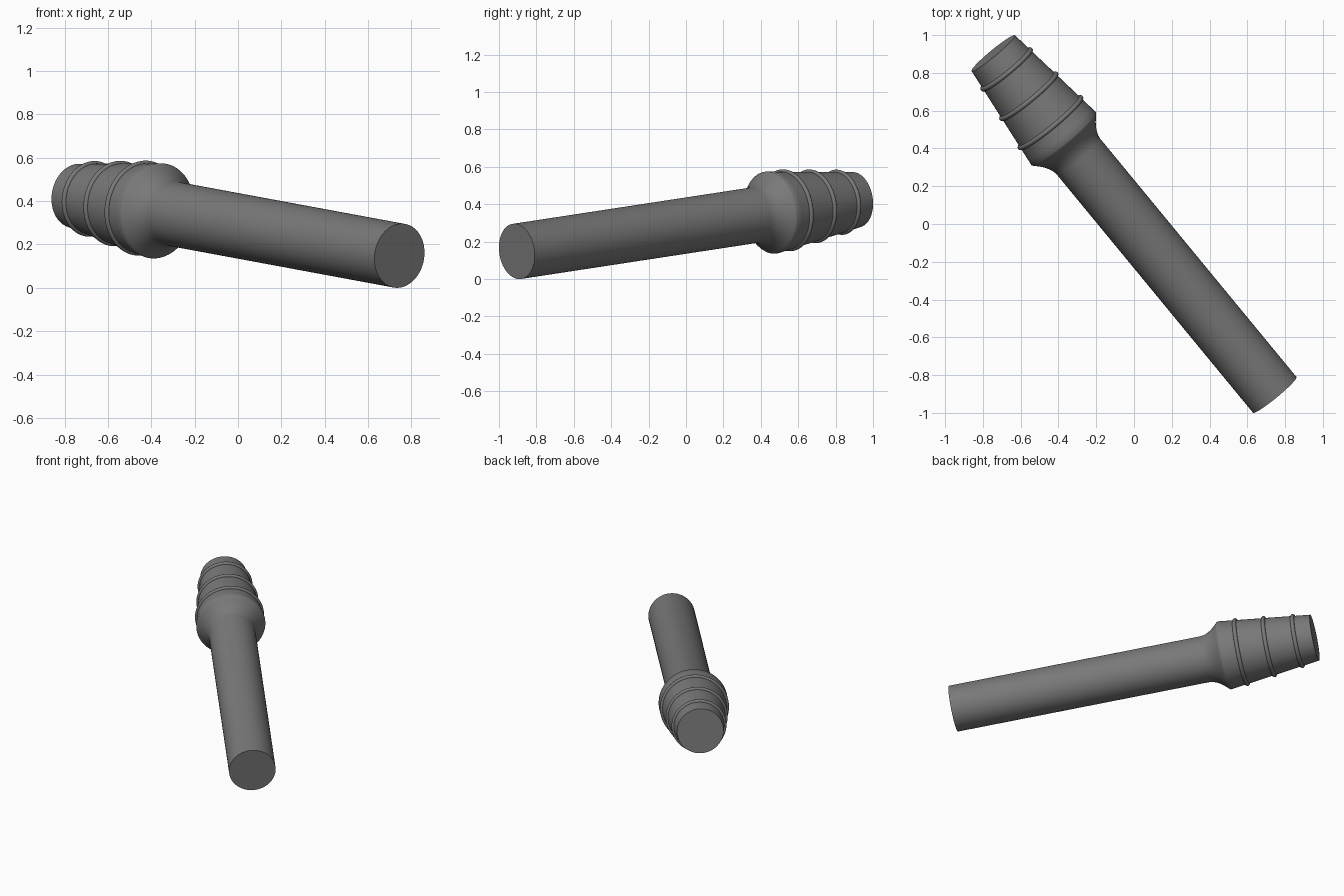
import bpy, bmesh, math
from mathutils import Vector

if "Cube" in bpy.data.objects:
    bpy.data.objects.remove(bpy.data.objects["Cube"])

START = Vector((0.745, -0.9045, 0.148))
END = Vector((-0.745, 0.9045, 0.424))
AXIS = END - START
LENGTH = AXIS.length
ROT = AXIS.to_track_quat('Z', 'Y')
SIDES = 96

# Dark grey finish
dark_grey = bpy.data.materials.new("dark_grey")
dark_grey.diffuse_color = (0.19, 0.19, 0.19, 1)
dark_grey.use_nodes = True
dark_grey.node_tree.nodes["Principled BSDF"].inputs["Base Color"].default_value = dark_grey.diffuse_color


def lathe(name, profile, closed=False):
    """Revolve (radius, distance) points about the tilted main axis."""
    bm = bmesh.new()
    rings = []
    for r, s in profile:
        rings.append([bm.verts.new((r * math.cos(2 * math.pi * i / SIDES),
                                    r * math.sin(2 * math.pi * i / SIDES), s))
                      for i in range(SIDES)])
    pairs = list(zip(rings, rings[1:]))
    if closed:
        pairs.append((rings[-1], rings[0]))
    else:
        bm.faces.new(rings[0])
        bm.faces.new(rings[-1])
    for a, b in pairs:
        for i in range(SIDES):
            j = (i + 1) % SIDES
            bm.faces.new((a[i], a[j], b[j], b[i]))
    bmesh.ops.recalc_face_normals(bm, faces=bm.faces)
    mesh = bpy.data.meshes.new(name)
    bm.to_mesh(mesh)
    bm.free()
    mesh.materials.append(dark_grey)
    ob = bpy.data.objects.new(name, mesh)
    bpy.context.collection.objects.link(ob)
    ob.location = START
    ob.rotation_mode = 'QUATERNION'
    ob.rotation_quaternion = ROT
    bpy.ops.object.select_all(action='DESELECT')
    ob.select_set(True)
    bpy.context.view_layer.objects.active = ob
    # Smooth across the collar, crisp only at the flat end caps
    bpy.ops.object.shade_smooth_by_angle(angle=math.radians(75))
    return ob


# Straight shaft, flared neck and tapered head
R_SHAFT, R_HEAD, S_HEAD = 0.149, 0.221, 1.77
lathe("shaft_and_head", [
    (R_SHAFT, 0), (R_SHAFT, 1.645), (0.153, 1.67), (0.161, 1.69),
    (0.173, 1.712), (0.189, 1.733), (0.207, 1.753), (0.217, 1.763),
    (R_HEAD, S_HEAD), (0.2165, 1.807), (R_SHAFT, LENGTH)])

# Raised grip rings around the head
for n, s in enumerate((1.88, 2.062, 2.248), 1):
    r = R_HEAD + (R_SHAFT - R_HEAD) * (s - S_HEAD) / (LENGTH - S_HEAD)
    section = [(r + 0.013 * math.cos(a), s + 0.013 * math.sin(a))
               for a in (2 * math.pi * k / 12 for k in range(12))]
    lathe(f"grip_ring_{n}", section, closed=True)
